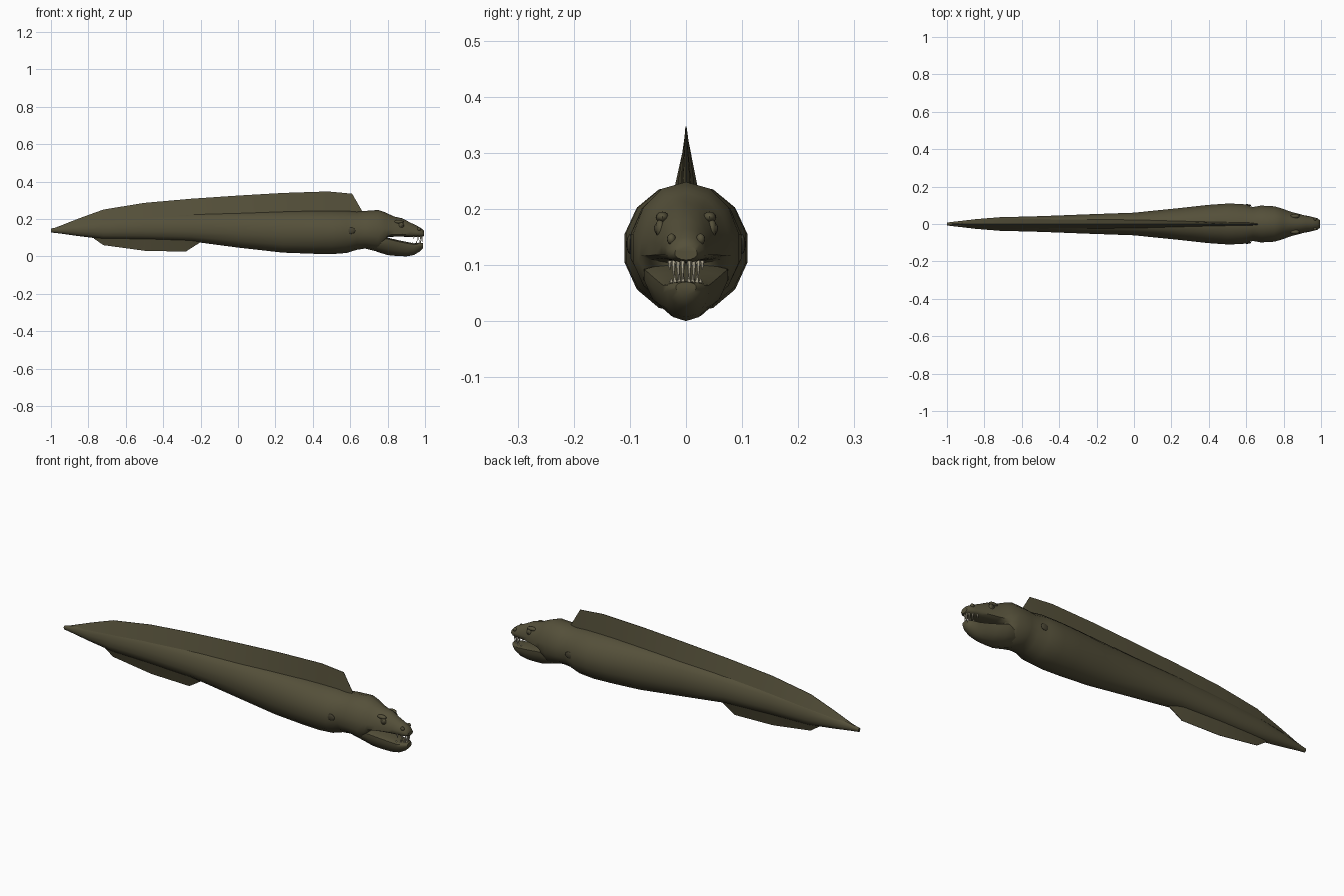
import bpy, bmesh, math
from mathutils import Matrix


def material(name, rgb):
    m = bpy.data.materials.new(name)
    m.diffuse_color = (*rgb, 1)
    return m


OLIVE = material("olive skin", (0.09, 0.08, 0.042))
DARK = material("dark olive", (0.06, 0.053, 0.03))
IVORY = material("ivory", (0.55, 0.5, 0.36))


def finish(bm, name, mat, angle=50):
    bmesh.ops.recalc_face_normals(bm, faces=bm.faces)
    me = bpy.data.meshes.new(name)
    bm.to_mesh(me)
    bm.free()
    ob = bpy.data.objects.new(name, me)
    bpy.context.collection.objects.link(ob)
    me.materials.append(mat)
    bpy.ops.object.select_all(action='DESELECT')
    ob.select_set(True)
    bpy.context.view_layer.objects.active = ob
    bpy.ops.object.shade_smooth_by_angle(angle=math.radians(angle))
    return ob


def skin(rings, name, mat, angle=50):
    """Join rings of equal point count into a closed tube."""
    bm = bmesh.new()
    vs = [[bm.verts.new(p) for p in r] for r in rings]
    n = len(vs[0])
    for a, b in zip(vs, vs[1:]):
        for i in range(n):
            j = (i + 1) % n
            bm.faces.new((a[i], a[j], b[j], b[i]))
    bm.faces.new(vs[0])
    bm.faces.new(vs[-1])
    return finish(bm, name, mat, angle)


def oval(x, hw, zb, zc, zt, n=14):
    """Ring with its own bottom, widest and top heights."""
    pts = []
    for i in range(n):
        a = 2 * math.pi * i / n
        c = math.cos(a)
        pts.append((x, hw * math.sin(a), zc + c * ((zt - zc) if c > 0 else (zc - zb))))
    return pts


# body, head and upper jaw: x, half width, bottom, widest, top
body = [
    (-1.0, .008, .128, .14, .148), (-.95, .014, .122, .14, .16), (-.85, .026, .108, .14, .18),
    (-.72, .037, .092, .14, .205), (-.5, .043, .088, .145, .222), (-.25, .053, .08, .145, .232),
    (0, .062, .047, .14, .238), (.24, .087, .02, .132, .243), (.4, .105, .014, .13, .246),
    (.5, .112, .012, .13, .246), (.58, .11, .018, .13, .245), (.635, .093, .035, .13, .24),
    (.68, .101, .042, .13, .243), (.75, .097, .024, .128, .248), (.785, .087, .05, .125, .236),
    (.80, .082, .103, .12, .229), (.835, .068, .105, .12, .213), (.88, .056, .105, .122, .203),
    (.92, .045, .104, .122, .181), (.955, .038, .103, .122, .165), (.98, .032, .104, .12, .15),
    (.995, .02, .109, .12, .136)]
skin([oval(*s) for s in body], "body", OLIVE)

# lower jaw, opened slightly
jaw = [
    (.70, .06, .045, .09, .11), (.75, .078, .022, .09, .106), (.80, .076, .007, .09, .1),
    (.85, .062, .002, .078, .088), (.90, .05, .0, .068, .078), (.94, .042, .007, .062, .07),
    (.97, .034, .025, .062, .071), (.99, .018, .045, .061, .07)]
skin([oval(*s) for s in jaw], "lower_jaw", OLIVE)


# fins are wedges: x, base half width, base height, edge height
def fin(name, stations):
    skin([[(x, -w, b), (x, w, b), (x, .001, e), (x, -.001, e)]
          for x, w, b, e in stations], name, OLIVE, 30)


fin("dorsal_fin", [
    (-.98, .006, .14, .152), (-.85, .018, .17, .203), (-.72, .026, .185, .25),
    (-.5, .027, .2, .286), (-.25, .027, .212, .308), (0, .024, .222, .325),
    (.24, .016, .235, .339), (.48, .01, .238, .347), (.61, .008, .236, .335), (.665, .006, .23, .24)])
fin("anal_fin", [
    (-.77, .01, .11, .095), (-.72, .018, .11, .06), (-.5, .022, .108, .03),
    (-.28, .022, .1, .025), (-.2, .015, .09, .076)])


def blobs(name, mat, centre, size):
    """Mirrored pair of small ellipsoids."""
    bm = bmesh.new()
    for s in (-1, 1):
        m = Matrix.Translation((centre[0], s * centre[1], centre[2])) @ Matrix.Diagonal((*size, 1))
        bmesh.ops.create_uvsphere(bm, u_segments=12, v_segments=8, radius=1, matrix=m)
    finish(bm, name, mat)


blobs("eyes", OLIVE, (.872, .046, .165), (.015, .009, .016))
blobs("pupils", DARK, (.874, .051, .165), (.008, .006, .009))
blobs("brows", OLIVE, (.86, .042, .185), (.025, .012, .01))
blobs("nostrils", OLIVE, (.968, .026, .146), (.01, .008, .01))
blobs("gill_openings", DARK, (.605, .1, .137), (.022, .006, .017))

# upper and lower front teeth
bm = bmesh.new()
for s in (-1, 1):
    for x, y, h in ((.984, .006, .034), (.977, .014, .036), (.962, .022, .028), (.94, .029, .016)):
        for z, d in ((.108, -1), (.066, 1)):
            k = h if d < 0 else h * .6
            m = Matrix.Translation((x - (.008 if d > 0 else 0), s * y * (1 if d < 0 else .9), z + d * k / 2))
            if d < 0:
                m = m @ Matrix.Rotation(math.pi, 4, 'X')
            bmesh.ops.create_cone(bm, cap_ends=True, segments=6, radius1=.0045, radius2=.001,
                                  depth=k, matrix=m)
finish(bm, "teeth", IVORY)
